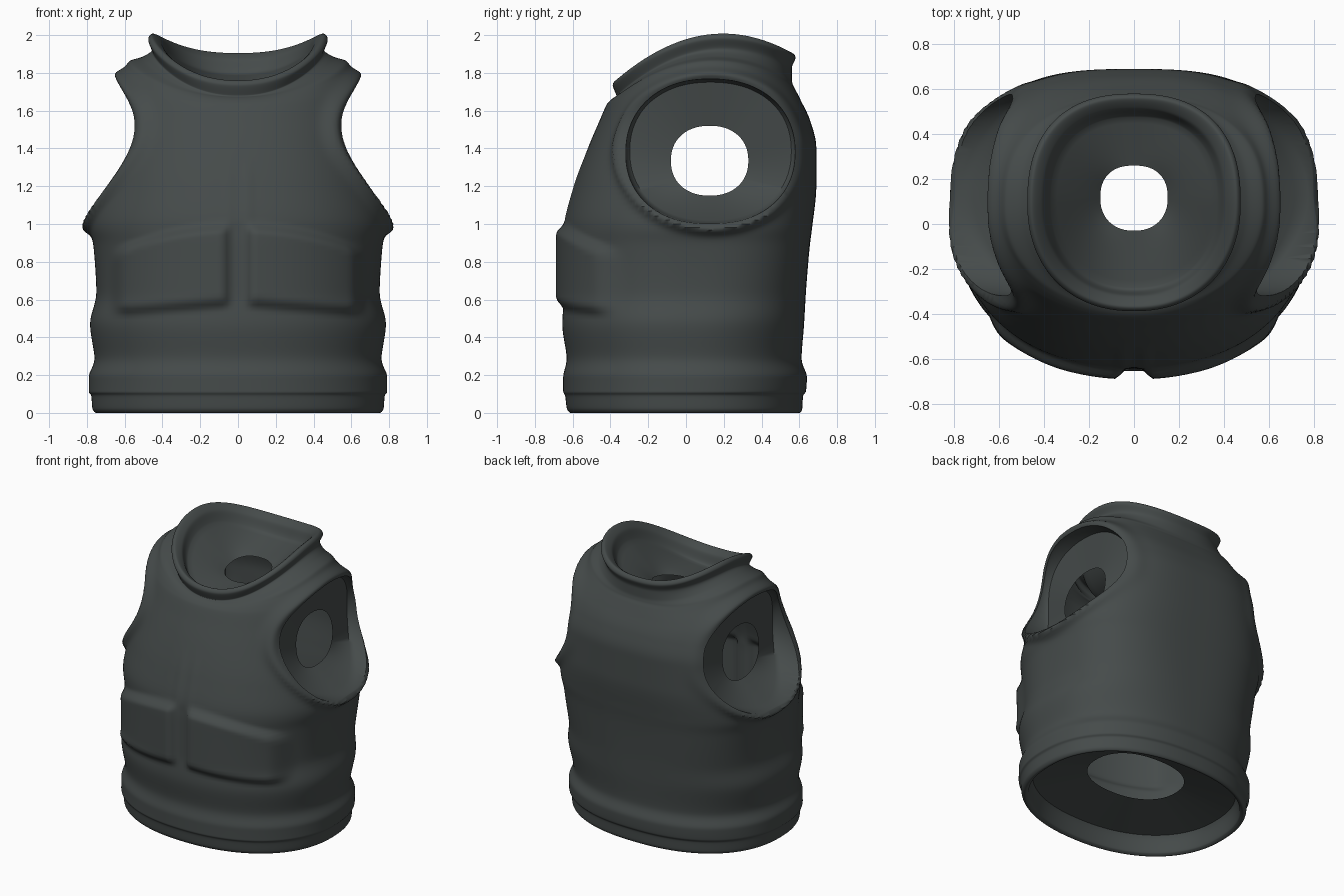
import bpy, bmesh, math

if "Cube" in bpy.data.objects:
    bpy.data.objects.remove(bpy.data.objects["Cube"])

COLS = 208   # points round the torso
STEPS = 8    # rows between two profile rings

# Level torso rings from waist hole upward: half width, front y, back y, z
TORSO = [
    (.34, -.24, .27, .20),
    (.70, -.56, .55, .13),
    (.73, -.59, .58, .01),
    (.75, -.61, .60, .00),
    (.77, -.63, .615, .02),
    (.777, -.64, .62, .09),
    (.79, -.65, .635, .115),
    (.79, -.65, .64, .19),
    (.76, -.632, .612, .29),
    (.783, -.655, .625, .47),
    (.75, -.645, .635, .64),
    (.765, -.645, .655, .88),
    (.785, -.64, .67, 1.0),
    (.755, -.59, .69, 1.2),
    (.71, -.52, .69, 1.4),
]
# Tilted shoulder rings: half width, front y, back y, z at front, side, back
SHOULDER = [
    (.68, -.465, .66, 1.53, 1.56, 1.54),
    (.64, -.415, .61, 1.64, 1.73, 1.65),
    (.598, -.395, .58, 1.66, 1.82, 1.71),
    (.575, -.38, .565, 1.67, 1.86, 1.74),
    (.50, -.37, .56, 1.675, 1.885, 1.77),
]
# Collar rings: the neck line moved outward and upward by these steps
NECK = (.455, -.368, .56, 1.68, 1.92, 1.825)
COLLAR = [(0, 0), (.02, .055), (0, .08), (-.045, .05), (-.085, -.03)]

RINGS = [(w, f, b, z, z, z) for w, f, b, z in TORSO] + SHOULDER
LAST_OUT = len(RINGS)
RINGS += [(NECK[0] + o, NECK[1] - o, NECK[2] + o, NECK[3] + h, NECK[4] + h, NECK[5] + h)
          for o, h in COLLAR]
RINGS.append((.15, -.03, .26, 1.67, 1.70, 1.73))   # small neck opening
FIRST_OUT = 4                        # first ring on the outer cloth
ARM = (.13, 1.385, .45, .385)        # armhole centre y, z and radii
HOLE = (.125, 1.335, .205, .185)     # inner arm opening


def smooth(x, a, b):
    t = min(1, max(0, (x - a) / (b - a)))
    return t * t * (3 - 2 * t)


def tangent(i, k):
    if i == 0 or i == len(RINGS) - 1:
        return 0.0
    a, b = RINGS[i][k] - RINGS[i - 1][k], RINGS[i + 1][k] - RINGS[i][k]
    return 2 * a * b / (a + b) if a * b > 0 else 0.0


def ring_at(i, t):
    """Smooth, overshoot-free blend between ring i and i + 1."""
    if i in (0, len(RINGS) - 2):     # straight flanges
        return [p + (q - p) * t for p, q in zip(RINGS[i], RINGS[i + 1])]
    out = []
    for k in range(6):
        p, q = RINGS[i][k], RINGS[i + 1][k]
        m, n = tangent(i, k), tangent(i + 1, k)
        out.append((2*t**3 - 3*t*t + 1) * p + (t**3 - 2*t*t + t) * m
                   + (3*t*t - 2*t**3) * q + (t**3 - t*t) * n)
    return out


def unit_point(ang, p):
    c, s = math.cos(ang), math.sin(ang)
    r = (abs(c)**p + abs(s)**p) ** (-1 / p)
    return c * r, s * r


def relief(x, y, z):
    """Raised pouches, front seam and armhole rims."""
    d, ax = 0.0, abs(x)
    if y < 0:
        top, low = .99 - .32 * x * x, .60 - .08 * ax
        d += .046 * (smooth(ax, .03, .08) * (1 - smooth(ax, .55, .69))
                     * smooth(z, low - .05, low + .02)
                     * (1 - smooth(z, top - .04, top + .03)))
        d += (.006 * math.exp(-((ax - .05) / .02) ** 2)
              * smooth(z, .95, 1.0) * (1 - smooth(z, 1.2, 1.4)))
    r = math.hypot((y - ARM[0]) / ARM[2], (z - ARM[1]) / ARM[3])
    d += (.04 * math.exp(-((r - 1.07) / .075) ** 2) * smooth(ax, .38, .5)
          * (1 - .7 * smooth(y, .4, .6)))
    return d


def loft(bm, rows):
    rows = [[bm.verts.new(p) for p in row] for row in rows]
    n = len(rows[0])
    for a, b in zip(rows, rows[1:]):
        for j in range(n):
            bm.faces.new((a[j], a[(j + 1) % n], b[(j + 1) % n], b[j]))
    bm.faces.new(rows[0][::-1])
    bm.faces.new(rows[-1])


def make_object(name, bm):
    bmesh.ops.recalc_face_normals(bm, faces=bm.faces)
    mesh = bpy.data.meshes.new(name)
    bm.to_mesh(mesh)
    bm.free()
    ob = bpy.data.objects.new(name, mesh)
    bpy.context.collection.objects.link(ob)
    return ob


# Vest body with folded-in waist and neck
rows = []
for i in range(len(RINGS) - 1):
    last = i == len(RINGS) - 2
    for s in range(STEPS + 1 if last else STEPS):
        w, yf, yb, zf, zm, zb = ring_at(i, s / STEPS)
        yc, h = (yf + yb) / 2, (yb - yf) / 2
        row = []
        for j in range(COLS):
            ang = 2 * math.pi * (j + .5) / COLS
            p = 2.3 + .6 * smooth(zm, .2, .9) - .5 * smooth(zm, 1.65, 1.9)
            if i >= LAST_OUT:
                p = 2.4
            if math.sin(ang) < 0:
                p = 2.2
            u, v = unit_point(ang, p)
            x, y = w * u, yc + h * v
            z = zm + (zb - zf) / 2 * v + ((zb + zf) / 2 - zm) * v * v
            if FIRST_OUT <= i < LAST_OUT:
                d = relief(x, y, z)
                x += d * math.cos(ang)
                y += d * math.sin(ang)
            row.append((x, y, z))
        rows.append(row)
bm = bmesh.new()
loft(bm, rows)
vest = make_object("vest", bm)

# Armhole cutters: mouth, lip, shallow funnel to the small inner opening
bm = bmesh.new()
for side in (1, -1):
    mouth, edge, lip, inner = [], [], [], []
    for j in range(96):
        ang = 2 * math.pi * j / 96
        c, s = math.cos(ang), math.sin(ang)
        u, v = unit_point(ang, 2.2)
        rim = (.705 - .085 * s) * s * s + .52 * c * c
        for row, k, x in ((mouth, 1.04, 1.0), (edge, .99, rim - .015),
                          (lip, .95, rim - .035 - .04 * s * s)):
            row.append((side * x, ARM[0] + ARM[2] * k * u, ARM[1] + ARM[3] * k * v))
        z = HOLE[3] * v
        inner.append((side * (.525 - .1 * z), HOLE[0] + HOLE[2] * u, HOLE[1] + z))
    loft(bm, [mouth, edge, lip, inner])
cutter = make_object("armhole_cutter", bm)
cutter.hide_render = True

bpy.context.view_layer.objects.active = vest
vest.select_set(True)
mod = vest.modifiers.new("armholes", 'BOOLEAN')
mod.operation, mod.solver, mod.object = 'DIFFERENCE', 'EXACT', cutter
bpy.ops.object.modifier_apply(modifier=mod.name)
bpy.data.objects.remove(cutter)

# Open the four inner holes by removing their many-sided caps
bm = bmesh.new()
bm.from_mesh(vest.data)
caps = [f for f in bm.faces if len(f.verts) > 40]
bmesh.ops.delete(bm, geom=caps, context='FACES')
bm.to_mesh(vest.data)
bm.free()

# Dark grey cloth
cloth = bpy.data.materials.new("dark_grey_cloth")
cloth.diffuse_color = (.06, .07, .069, 1)
cloth.use_nodes = True
cloth.node_tree.nodes["Principled BSDF"].inputs["Base Color"].default_value = cloth.diffuse_color
vest.data.materials.clear()
vest.data.materials.append(cloth)
for poly in vest.data.polygons:
    poly.material_index = 0
bpy.ops.object.shade_smooth_by_angle(angle=math.radians(50))
